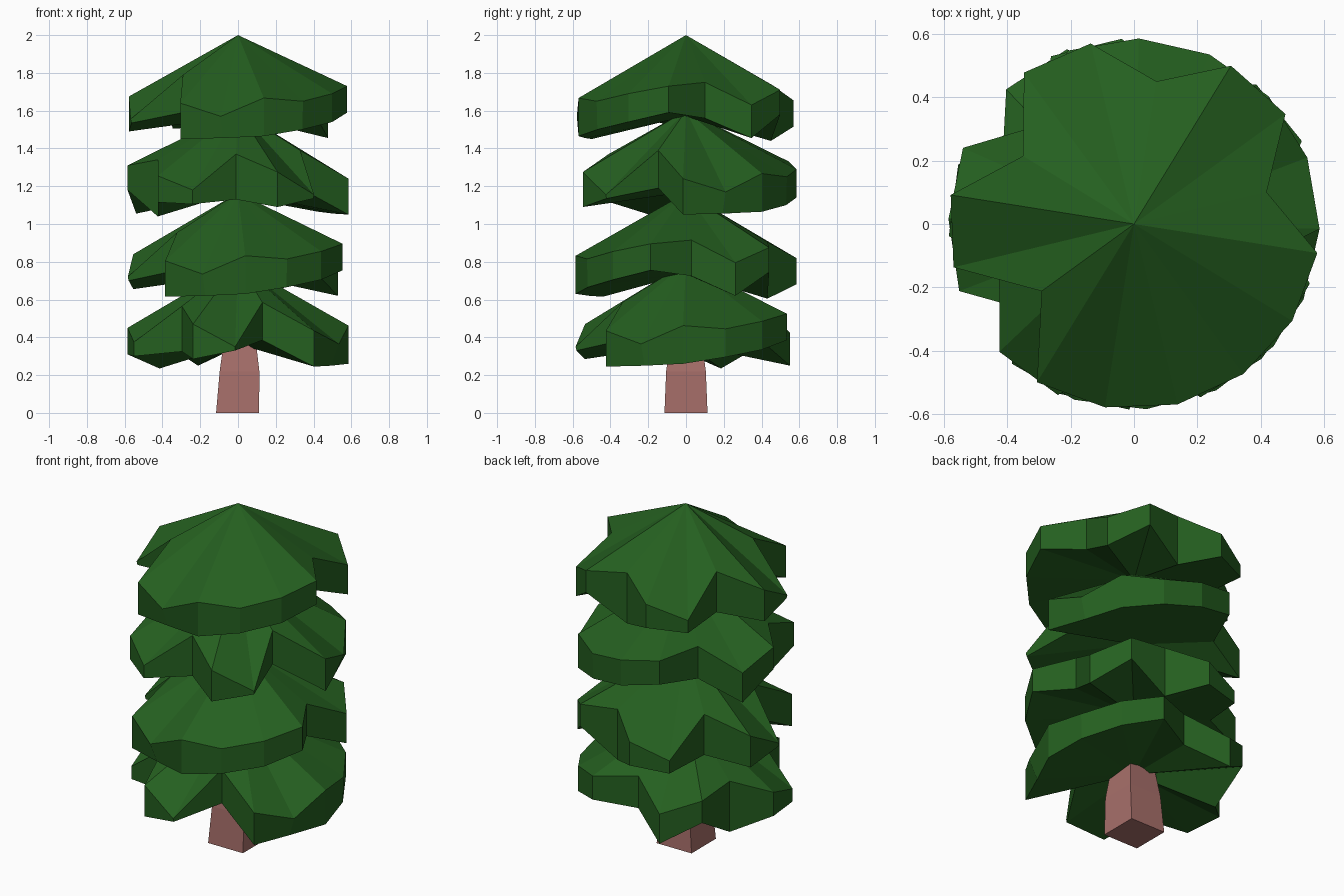
import bpy, math

if "Cube" in bpy.data.objects:
    bpy.data.objects.remove(bpy.data.objects["Cube"])

def material(name, color):
    m = bpy.data.materials.new(name)
    m.diffuse_color = color
    m.use_nodes = True
    m.node_tree.nodes["Principled BSDF"].inputs["Base Color"].default_value = m.diffuse_color
    return m

def mesh_object(name, verts, faces, mat):
    me = bpy.data.meshes.new(name)
    me.from_pydata(verts, [], faces)
    me.update()
    me.materials.append(mat)
    ob = bpy.data.objects.new(name, me)
    bpy.context.collection.objects.link(ob)
    return ob

green = material("foliage_green", (0.018, 0.115, 0.014, 1))
brown = material("bark_brown", (0.39, 0.16, 0.145, 1))

# Ragged rim of one branch layer: upper radius, lower radius,
# upper depth and lower depth below the tip
RIM = [(.43, .43, .25, .44), (.59, .59, .37, .545), (.585, .585, .29, .42),
       (.455, .455, .26, .56), (.585, .585, .345, .485), (.59, .59, .42, .495),
       (.41, .41, .23, .47), (.585, .585, .325, .51), (.585, .58, .445, .465),
       (.36, .36, .21, .41), (.585, .585, .36, .55), (.585, .54, .43, .545),
       (.585, .585, .333, .535), (.585, .58, .35, .50), (.585, .585, .31, .46),
       (.585, .585, .27, .41)]
N = len(RIM)

def foliage(name, tip, turn):
    verts = [(0, 0, tip), (0, 0, tip - .43)]
    for i, (r_hi, r_lo, hi, lo) in enumerate(RIM):
        a = math.radians(13.5 + turn + i * 360 / N)
        c, s = math.cos(a), math.sin(a)
        verts += [(r_hi * c, r_hi * s, tip - hi), (r_lo * c, r_lo * s, tip - lo)]
    faces = []
    for i in range(N):
        t, u = 2 + 2 * i, 2 + 2 * ((i + 1) % N)
        faces += [(0, t, u), (t, t + 1, u + 1, u), (1, u + 1, t + 1)]
    return mesh_object(name, verts, faces, green)

# Four layers of the same shape, each turned differently
for k, (tip, turn) in enumerate([(2, 0), (1.6, 120), (1.165, -9.7), (.795, 75)]):
    foliage(f"foliage_layer_{k + 1}", tip, turn)

# Square tapered trunk, leaning slightly: half width, sideways shift, height
rings = [(.114, -.002, 0), (.105, .008, .22), (.082, .01, .40), (.07, .01, .50)]
verts = [(sx * h + dx, sy * h, z) for h, dx, z in rings
         for sx, sy in ((-1, -1), (1, -1), (1, 1), (-1, 1))]
top = 4 * (len(rings) - 1)
faces = [(3, 2, 1, 0), (top, top + 1, top + 2, top + 3)]
for k in range(len(rings) - 1):
    for i in range(4):
        a, b = 4 * k + i, 4 * k + (i + 1) % 4
        faces.append((a, b, b + 4, a + 4))
mesh_object("trunk", verts, faces, brown)
